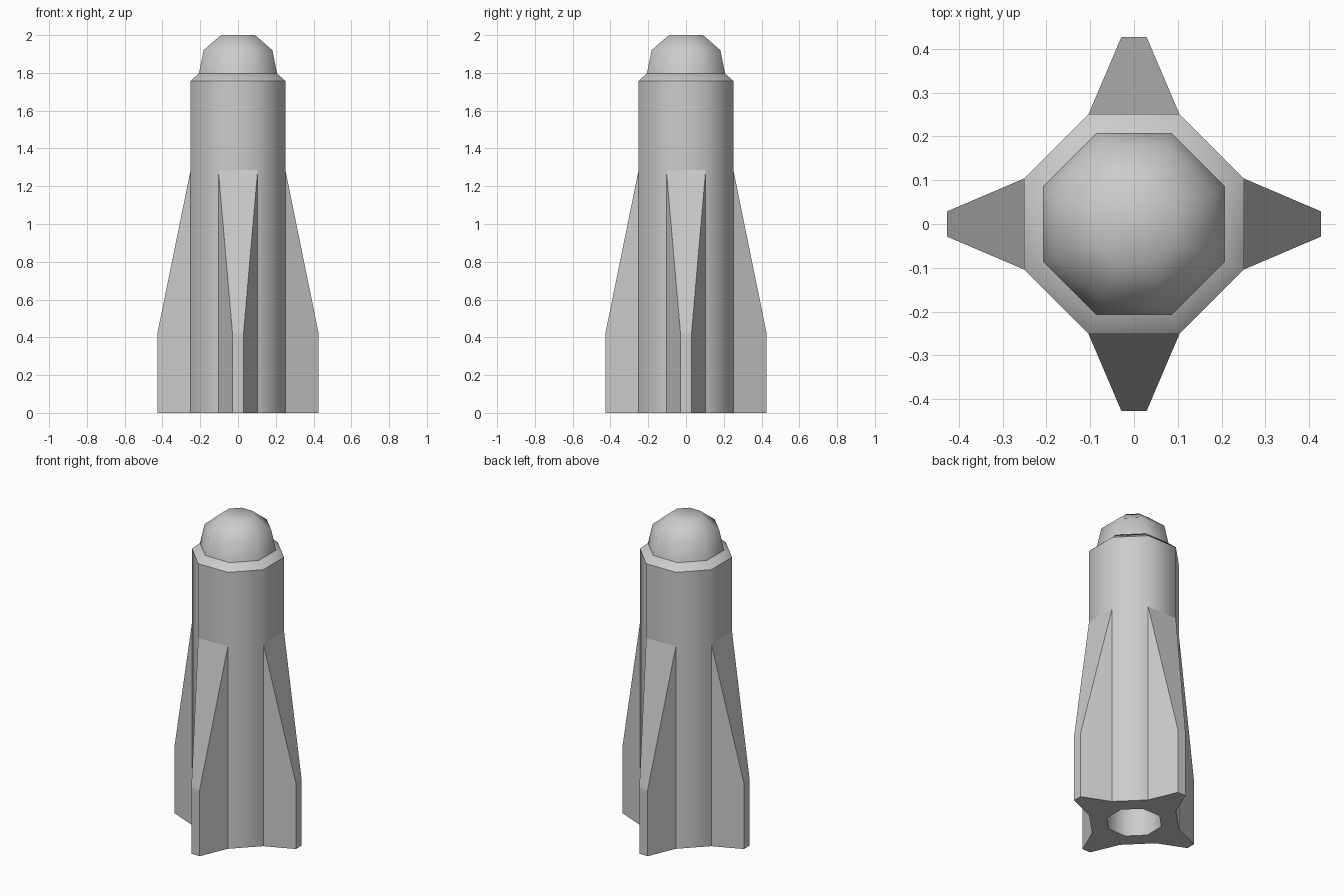
import bpy, bmesh
from math import radians, cos, sin, pi
from mathutils import Matrix

if "Cube" in bpy.data.objects:
    bpy.data.objects.remove(bpy.data.objects["Cube"])


def finish(bm, name, smooth):
    bmesh.ops.recalc_face_normals(bm, faces=bm.faces)
    mesh = bpy.data.meshes.new(name)
    bm.to_mesh(mesh)
    bm.free()
    obj = bpy.data.objects.new(name, mesh)
    bpy.context.collection.objects.link(obj)
    if smooth:
        bpy.ops.object.select_all(action='DESELECT')
        obj.select_set(True)
        bpy.context.view_layer.objects.active = obj
        bpy.ops.object.shade_smooth_by_angle(angle=radians(smooth))
    return obj


def octagon_loft(name, profile, smooth):
    """Join octagon rings given as (half width across flats, z) and cap both ends."""
    bm = bmesh.new()
    rings = []
    for half, z in profile:
        r = half / cos(pi / 8)
        rings.append([bm.verts.new((r * cos(pi / 8 + i * pi / 4),
                                    r * sin(pi / 8 + i * pi / 4), z)) for i in range(8)])
    for a, b in zip(rings, rings[1:]):
        for i in range(8):
            j = (i + 1) % 8
            bm.faces.new((a[i], a[j], b[j], b[i]))
    bm.faces.new(rings[0])
    bm.faces.new(rings[-1])
    return finish(bm, name, smooth)


# Hollow-ended octagonal body with chamfered shoulder
octagon_loft("body", [(0.152, 0.40), (0.152, 0), (0.251, 0),
                      (0.251, 1.757), (0.207, 1.797)], 46)

# Rounded nose
octagon_loft("nose", [(0.207, 1.797), (0.182, 1.92), (0.09, 2.0)], 60)

# Four tapered tail fins
for k in range(4):
    bm = bmesh.new()
    root = [(-0.104, 0), (0.104, 0), (0.104, 1.285), (-0.104, 1.285)]
    tip = [(-0.029, 0), (0.029, 0), (0.029, 0.42), (-0.029, 0.42)]
    a = [bm.verts.new((x, -0.251, z)) for x, z in root]
    b = [bm.verts.new((x, -0.427, z)) for x, z in tip]
    for i in range(4):
        j = (i + 1) % 4
        bm.faces.new((a[i], a[j], b[j], b[i]))
    bm.faces.new(a)
    bm.faces.new(b)
    bm.transform(Matrix.Rotation(k * pi / 2, 4, 'Z'))
    finish(bm, f"fin_{k + 1}", 0)
